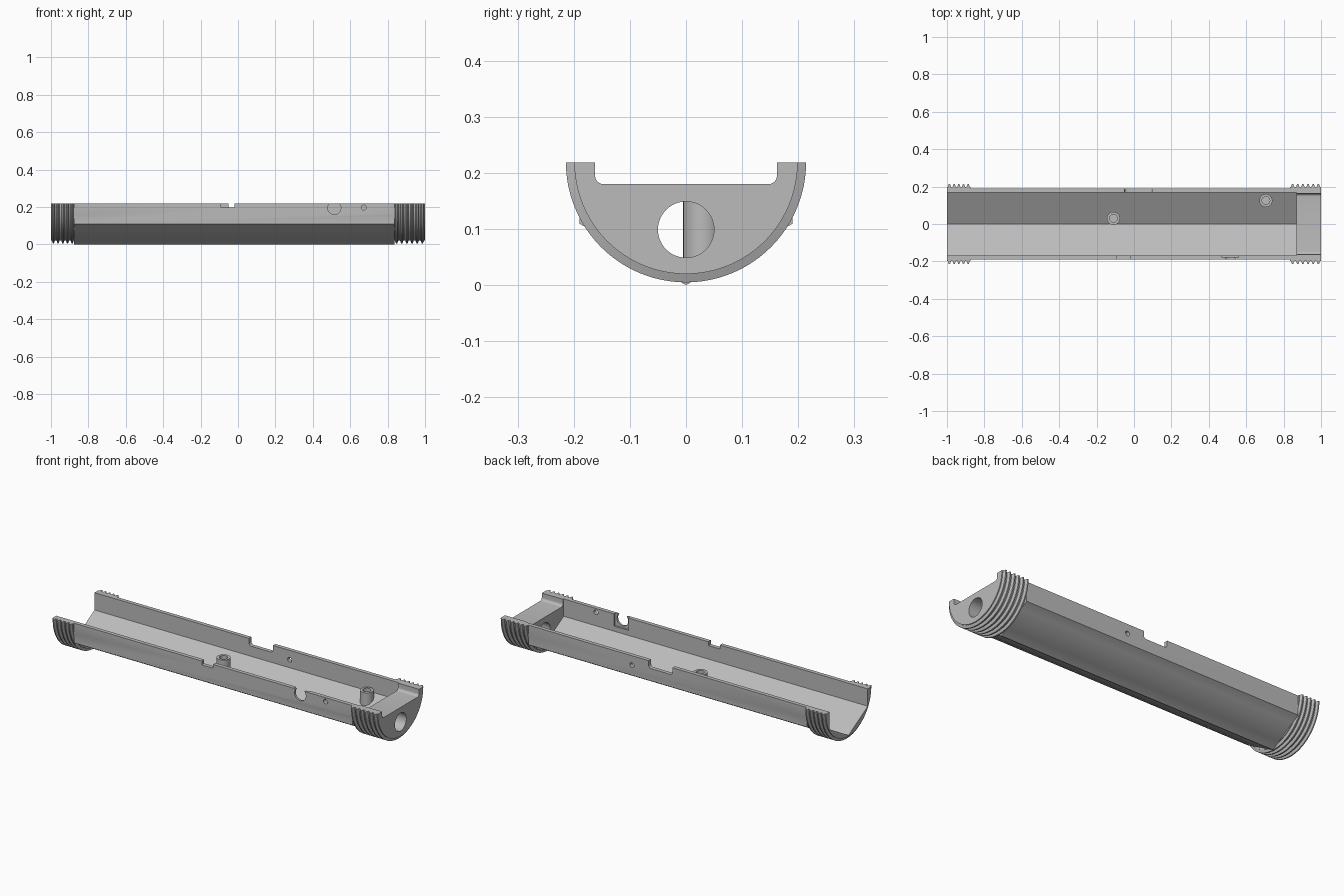
import bpy, bmesh, math
from mathutils import Vector

if "Cube" in bpy.data.objects:
    bpy.data.objects.remove(bpy.data.objects["Cube"], do_unlink=True)

AXIS_Z = 0.219                      # height of the tube axis
SPLIT_Z = 0.2185                    # height of the rim
HEX_R = 0.219                       # corner radius of the outer hexagon
INNER_R = 0.168 / math.cos(math.pi / 6)
CORE_R, CREST_R = 0.199, 0.214      # thread valley and crest radii

grey = bpy.data.materials.new("plain_grey")
grey.use_nodes = True
grey.diffuse_color = (0.5, 0.5, 0.5, 1)
grey.node_tree.nodes["Principled BSDF"].inputs["Base Color"].default_value = (0.5, 0.5, 0.5, 1)


def finish(name, bm):
    bmesh.ops.recalc_face_normals(bm, faces=bm.faces)
    mesh = bpy.data.meshes.new(name)
    bm.to_mesh(mesh)
    bm.free()
    mesh.materials.append(grey)
    obj = bpy.data.objects.new(name, mesh)
    bpy.context.scene.collection.objects.link(obj)
    return obj


def loft(name, axis, stations, sides, centre):
    """Capped solid through (position, radius) stations along an axis."""
    bm = bmesh.new()
    rings = []
    for pos, radius in stations:
        ring = []
        for k in range(sides):
            a = 2 * math.pi * k / sides - math.pi / 2
            u, v = radius * math.cos(a), radius * math.sin(a)
            p = {"x": (pos, u, v), "y": (u, pos, v), "z": (u, v, pos)}[axis]
            ring.append(bm.verts.new(Vector(p) + Vector(centre)))
        rings.append(ring)
    for a, b in zip(rings, rings[1:]):
        for k in range(sides):
            j = (k + 1) % sides
            bm.faces.new((a[k], a[j], b[j], b[k]))
    bm.faces.new(rings[0])
    bm.faces.new(rings[-1])
    return finish(name, bm)


def block(name, low, high, round_axis=None):
    """Box between two corners, with edges along one axis rounded."""
    bm = bmesh.new()
    bmesh.ops.create_cube(bm, size=1)
    for v in bm.verts:
        v.co = Vector([l + (c + 0.5) * (h - l) for c, l, h in zip(v.co, low, high)])
    if round_axis is not None:
        edges = [e for e in bm.edges
                 if abs((e.verts[0].co - e.verts[1].co)[round_axis]) > 1e-4]
        bmesh.ops.bevel(bm, geom=edges, offset=0.015, segments=6, profile=0.5, affect='EDGES')
    return finish(name, bm)


def volume(mesh):
    bm = bmesh.new()
    bm.from_mesh(mesh)
    result = bm.calc_volume(signed=True)
    bm.free()
    return result


def combine(target, tool, operation):
    """Boolean that takes the first solver giving a plausible solid."""
    before = volume(target.data)
    mod = target.modifiers.new("combine", 'BOOLEAN')
    mod.operation = operation
    mod.object = tool
    sign = 1 if operation == 'UNION' else -1
    for solver in ('MANIFOLD', 'EXACT', 'FLOAT'):
        mod.solver = solver
        bpy.context.view_layer.update()
        graph = bpy.context.evaluated_depsgraph_get()
        mesh = bpy.data.meshes.new_from_object(target.evaluated_get(graph))
        after = volume(mesh)
        if after > 0 and (after - before) * sign > 1e-7:
            break
    else:
        raise RuntimeError(f"{operation} of {tool.name} failed: {before} to {after}")
    target.modifiers.remove(mod)
    target.data = mesh
    bpy.data.objects.remove(tool, do_unlink=True)


def thread(name, outer, inner, teeth):
    """Threaded plug of evenly spaced ridges."""
    pitch = (inner - outer) / teeth
    stations = [(outer, CORE_R)]
    for t in range(teeth):
        for f, r in ((0.2, CORE_R), (0.4, CREST_R), (0.65, CREST_R), (0.85, CORE_R)):
            stations.append((outer + (t + f) * pitch, r))
    stations.append((inner, CORE_R))
    return loft(name, "x", stations, 96, (0, 0, AXIS_Z))


# Outer body: hexagonal bar with a thread at each end
body = loft("half_tube_housing", "x", [(-0.877, HEX_R), (0.837, HEX_R)], 6, (0, 0, AXIS_Z))
combine(body, thread("left_thread", -1, -0.875, 5), 'UNION')
combine(body, thread("right_thread", 1, 0.835, 6), 'UNION')

# Cavity, keeping two screw bosses standing on its floor
cavity = loft("cavity", "x", [(-1.1, INNER_R), (0.87, INNER_R)], 6, (0, 0, AXIS_Z))
bosses = [(-0.11, 0.03, 0.06), (0.705, 0.125, 0.10)]
for x, y, _ in bosses:
    combine(cavity, loft("boss", "z", [(-0.1, 0.035), (0.15, 0.035)], 40, (x, y, 0)), 'DIFFERENCE')
combine(body, cavity, 'DIFFERENCE')

cutters = [
    # Split plane and end wall channel
    block("upper_half", (-2, -1, SPLIT_Z), (2, 1, 1)),
    block("end_channel", (0.8, -0.162, 0.18), (1.1, 0.162, 0.4), 0),
    # Cable hole through the end wall
    loft("cable_hole", "x", [(0.8, 0.05), (1.1, 0.05)], 48, (0, 0, 0.099)),
    # Rim notches
    block("front_notch", (-0.09, -0.3, 0.197), (-0.02, -0.1, 0.4)),
    block("back_notch", (-0.05, 0.1, 0.178), (0.097, 0.3, 0.4), 1),
    # Round port, open at the rim, with its square inner recess
    loft("port", "y", [(-0.3, 0.035), (-0.1, 0.035)], 40, (0.515, 0, 0.195)),
    block("port_recess", (0.47, -0.178, 0.15), (0.56, -0.1, 0.4)),
    # Small side holes
    loft("front_pin_hole", "y", [(-0.3, 0.013), (-0.1, 0.013)], 24, (0.672, 0, 0.197)),
    loft("back_pin_hole", "y", [(0.1, 0.013), (0.3, 0.013)], 24, (0.2, 0, 0.166)),
]
# Screw holes in the bosses
for x, y, floor in bosses:
    cutters.append(loft("screw_hole", "z", [(floor, 0.021), (0.3, 0.021)], 32, (x, y, 0)))
for cutter in cutters:
    combine(body, cutter, 'DIFFERENCE')

bpy.ops.object.select_all(action='DESELECT')
body.select_set(True)
bpy.context.view_layer.objects.active = body
bpy.ops.object.shade_smooth_by_angle(angle=math.radians(25))
